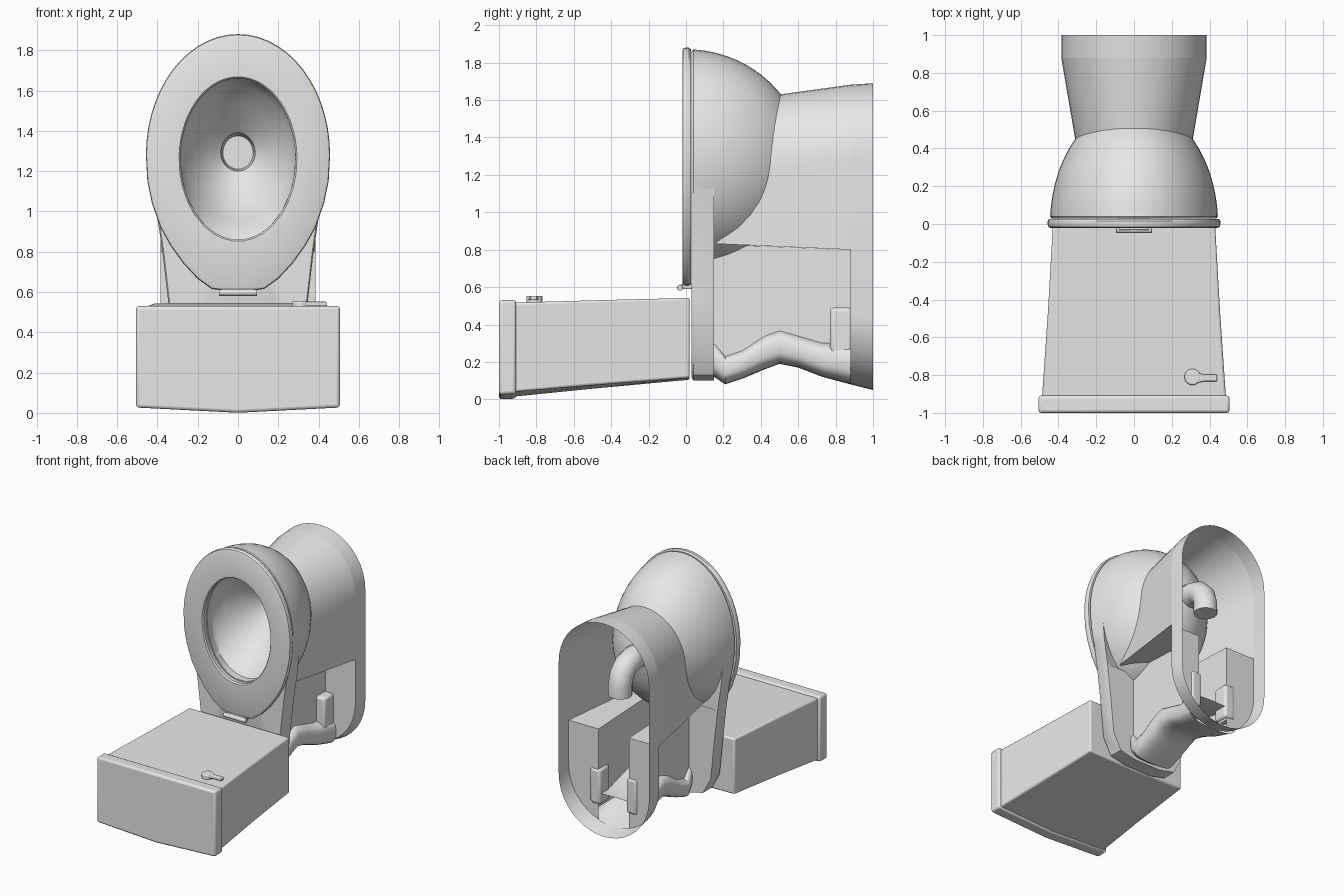
import bpy, bmesh, math
from mathutils import Vector

if "Cube" in bpy.data.objects:
    bpy.data.objects.remove(bpy.data.objects["Cube"])

mat = bpy.data.materials.new("light porcelain")
mat.diffuse_color = (0.8, 0.8, 0.79, 1)
mat.use_nodes = True
mat.node_tree.nodes["Principled BSDF"].inputs["Base Color"].default_value = mat.diffuse_color


def make(name, verts, faces, bevel=0, angle=35):
    bm = bmesh.new()
    vs = [bm.verts.new(v) for v in verts]
    for f in faces:
        bm.faces.new([vs[i] for i in f])
    bmesh.ops.recalc_face_normals(bm, faces=bm.faces)
    me = bpy.data.meshes.new(name)
    bm.to_mesh(me)
    bm.free()
    me.materials.append(mat)
    ob = bpy.data.objects.new(name, me)
    bpy.context.collection.objects.link(ob)
    bpy.ops.object.select_all(action='DESELECT')
    ob.select_set(True)
    bpy.context.view_layer.objects.active = ob
    bpy.ops.object.shade_smooth_by_angle(angle=math.radians(angle))
    if bevel:
        m = ob.modifiers.new("bevel", 'BEVEL')
        m.width, m.segments, m.limit_method = bevel, 3, 'ANGLE'
    return ob


def mirror(ob):
    ob.modifiers.new("mirror", 'MIRROR')
    return ob


def loft(name, rings, closed=True, loop=False, caps=False, **kw):
    """Skin a list of equal-length point rings."""
    n, m = len(rings[0]), len(rings)
    faces = []
    for i in range(m if loop else m - 1):
        j = (i + 1) % m
        for k in range(n if closed else n - 1):
            l = (k + 1) % n
            faces.append((i * n + k, i * n + l, j * n + l, j * n + k))
    if caps:
        faces += [tuple(range(n)), tuple(range((m - 1) * n, m * n))]
    return make(name, [p for r in rings for p in r], faces, **kw)


def oval(y, c, w, up, low, n=48):
    out = []
    for k in range(n):
        a = 2 * math.pi * k / n
        z = math.cos(a)
        out.append((w * math.sin(a), y, c + z * (up if z > 0 else low)))
    return out


def outline(w, up, lower):
    """Egg-topped outline in xz, mirrored from the right half."""
    half = [(w * math.sin(a), 1.28 + up * math.cos(a))
            for a in [math.pi / 2 * k / 14 for k in range(15)]] + lower
    return half + [(-x, z) for x, z in reversed(half[1:])]


def inset(pts, s, y, zmin=-1):
    return [(x * s, y, 1.27 + (z - 1.27) * s) if z > zmin else (x, y, z) for x, z in pts]


def hole(pts, w, h, y):
    out = []
    for x, z in pts:
        a = math.atan2(x / w, (z - 1.26) / h)
        out.append((w * math.sin(a), y, 1.26 + h * math.cos(a)))
    return out


# seat ring
egg = outline(.457, .6, [(.45, 1.15), (.427, 1.04), (.385, .92), (.335, .83),
                         (.27, .74), (.2, .665), (.13, .615), (.05, .605)])
loft("seat", [inset(egg, .975, -.02), inset(egg, .993, -.015), inset(egg, 1, -.005),
              inset(egg, 1, .015), inset(egg, .985, .027),
              hole(egg, .29, .405, .027), hole(egg, .285, .4, -.01), hole(egg, .293, .408, -.02)],
     loop=True)

# rim and rear deck behind the bowl
deck = outline(.443, .592, [(.43, 1.12), (.405, 1.0), (.375, .8), (.345, .54),
                            (.315, .25), (.25, .13), (.12, .1)])
loft("rim_deck", [inset(deck, .985, .03), inset(deck, 1, .04), inset(deck, .965, .15, 1.0),
                  hole(deck, .3, .41, .1), hole(deck, .285, .4, .03)], loop=True)
lower = [(x, z) for x, z in deck if z < .81]
nl = len(lower)
make("deck_back", [(x, .15, z) for x, z in lower], [tuple(range(nl))])

# bowl, outside and inside
D, BW, BU, BL = .63, .445, .592, .57
ys = [.04, .1, .16, .22, .28, .34, .4, .45, .5, .54, .57, .6]
rings = []
for y in ys:
    s = math.sqrt(1 - (y / D) ** 2)
    rings.append(oval(y, 1.28, BW * s, BU * s, BL * s))
rings.append(oval(.625, 1.29, .09, .09, .09))
loft("bowl_outside", rings)
loft("bowl_inside", [oval(*r) for r in (
    (.03, 1.26, .285, .4, .4), (.09, 1.26, .3, .41, .4), (.13, 1.27, .3, .4, .36),
    (.22, 1.28, .265, .34, .32), (.31, 1.28, .205, .25, .25), (.39, 1.285, .14, .16, .16),
    (.44, 1.29, .085, .1, .09), (.56, 1.29, .075, .085, .08))])

# outlet elbow inside the pedestal
path = [Vector((0, .56, 1.29)), Vector((0, .66, 1.29)), Vector((0, .73, 1.27)),
        Vector((0, .78, 1.22)), Vector((0, .8, 1.15)), Vector((0, .8, 1.07))]
rings = []
for i, p in enumerate(path):
    t = (path[min(i + 1, 5)] - path[max(i - 1, 0)]).normalized()
    up = Vector((1, 0, 0)).cross(t)
    rings.append([p + .085 * (math.cos(a) * Vector((1, 0, 0)) + math.sin(a) * up)
                  for a in [2 * math.pi * k / 20 for k in range(20)]])
loft("outlet_elbow", rings, caps=True)


# pedestal arch, trimmed to the bowl
def width(y):
    return min(.385, .315 + .07 * (y - .47) / .41)


def top(y):
    return min(1.69, 1.63 + .055 * (y - .5) / .4)


def arch(t, y):
    """t from -1 to 1 around the arch; the outer quarters are the legs."""
    w, zc, zl = width(y), top(y) - .39, .83 - .03 * (y - .2) / .68
    if abs(t) > .5:
        f = (abs(t) - .5) * 2
        return math.copysign(w, t), zc + (zl - zc) * f
    return w * math.sin(t * math.pi), zc + .39 * math.cos(t * math.pi)


ts = [k / 20 for k in range(-20, 21)]
starts = []
for t in ts:
    y = .4
    for _ in range(6):
        x, z = arch(t, y)
        r = (x / BW) ** 2 + ((z - 1.28) / (BU if z > 1.28 else BL)) ** 2
        y = .5 * y + .5 * max(.15, D * math.sqrt(max(0, 1 - r)) - .01)
    starts.append(y)
rings = []
for f in (0, .25, .5, .75, 1):
    ring = []
    for t, s in zip(ts, starts):
        y = s + f * (.88 - s)
        x, z = arch(t, y)
        ring.append((x, y, z))
    rings.append(ring)
loft("pedestal", rings, closed=False)


# foot band, open at the base
def foot(y, zt, zb, n=20):
    arcs = [math.pi * k / n for k in range(n + 1)]
    return ([(.385 * math.cos(a), y, zt - .39 + .39 * math.sin(a)) for a in arcs] +
            [(-.385 * math.cos(a), y, zb + .385 - .385 * math.sin(a)) for a in arcs])


loft("foot_band", [foot(.88, top(.88), .08), foot(1, 1.69, .05)])

# side recess walls, mirrored
xi = .13
curve = [math.acos(xi / .385) * k / 10 for k in range(11)]
back = [(xi, .88, .8), (.385, .88, .8)] + \
       [(.385 * math.cos(a), .88, .465 - .385 * math.sin(a)) for a in curve]
mirror(make("recess_end_wall", back, [tuple(range(len(back)))]))
mirror(make("recess_side_walls",
            [(xi, .15, .83), (xi, .88, .8), (xi, .88, .2), (xi, .15, .2),
             (width(.15), .15, .83), (width(.88), .88, .8)],
            [(0, 1, 2, 3), (0, 4, 5, 1)]))

# trapway along the bottom
rings = []
for y, zb, zt, w in ((.1, .14, .36, .13), (.15, .12, .32, .16), (.21, .08, .24, .18),
                     (.3, .11, .27, .18), (.42, .16, .35, .18), (.5, .19, .38, .18),
                     (.6, .17, .35, .185), (.73, .12, .31, .2), (.88, .08, .31, .22)):
    ring = []
    for k in range(28):
        a = 2 * math.pi * k / 28
        c, s = math.cos(a), math.sin(a)
        ring.append((w * math.copysign(abs(c) ** .65, c), y,
                     (zb + zt) / 2 + (zt - zb) / 2 * math.copysign(abs(s) ** .65, s)))
    rings.append(ring)
loft("trapway", rings)


def box(name, x0, x1, y0, y1, z0, z1, bevel):
    r = [[(x0, y, z0), (x1, y, z0), (x1, y, z1), (x0, y, z1)] for y in (y0, y1)]
    return loft(name, r, caps=True, bevel=bevel)


mirror(box("trapway_riser", .11, .2, .77, .89, .22, .49, .02))


# tank and lid, with a slightly bowed rear face
def tank_ring(y, w, zt, zb, bow):
    return [(w, y, zt), (-w, y, zt), (-w, y, zb + bow), (0, y, zb), (w, y, zb + bow)]


loft("tank", [tank_ring(-.92, .487, .517, .015, .025), tank_ring(-.47, .456, .53, .06, .018),
              tank_ring(.02, .428, .542, .105, .01)], caps=True, bevel=.012)
loft("tank_lid", [tank_ring(-1, .506, .53, 0, .026), tank_ring(-.908, .506, .53, .004, .026)],
     caps=True, bevel=.016)


# flush handle and seat hinge
def disc(c, r, axis, length):
    a, b = [Vector(v) for v in (((1, 0, 0), (0, 1, 0)) if axis == 'z' else ((0, 1, 0), (0, 0, 1)))]
    d = a.cross(b) * length / 2
    return [[Vector(c) + q * d + r * (math.cos(t) * a + math.sin(t) * b)
             for t in [2 * math.pi * k / 20 for k in range(20)]] for q in (-1, 1)]


loft("handle_knob", disc((.31, -.81, .532), .043, 'z', .042), caps=True, bevel=.008)
loft("handle_lever", [[(x, -.815 - h, .53), (x, -.815 + h, .53), (x, -.815 + h, .552), (x, -.815 - h, .552)]
                      for x, h in ((.31, .034), (.37, .018), (.44, .018))], caps=True, bevel=.006)
loft("seat_hinge", disc((0, -.032, .597), .016, 'x', .19), caps=True, bevel=.003)
box("hinge_plate", -.08, .08, -.032, .035, .59, .615, .004)
